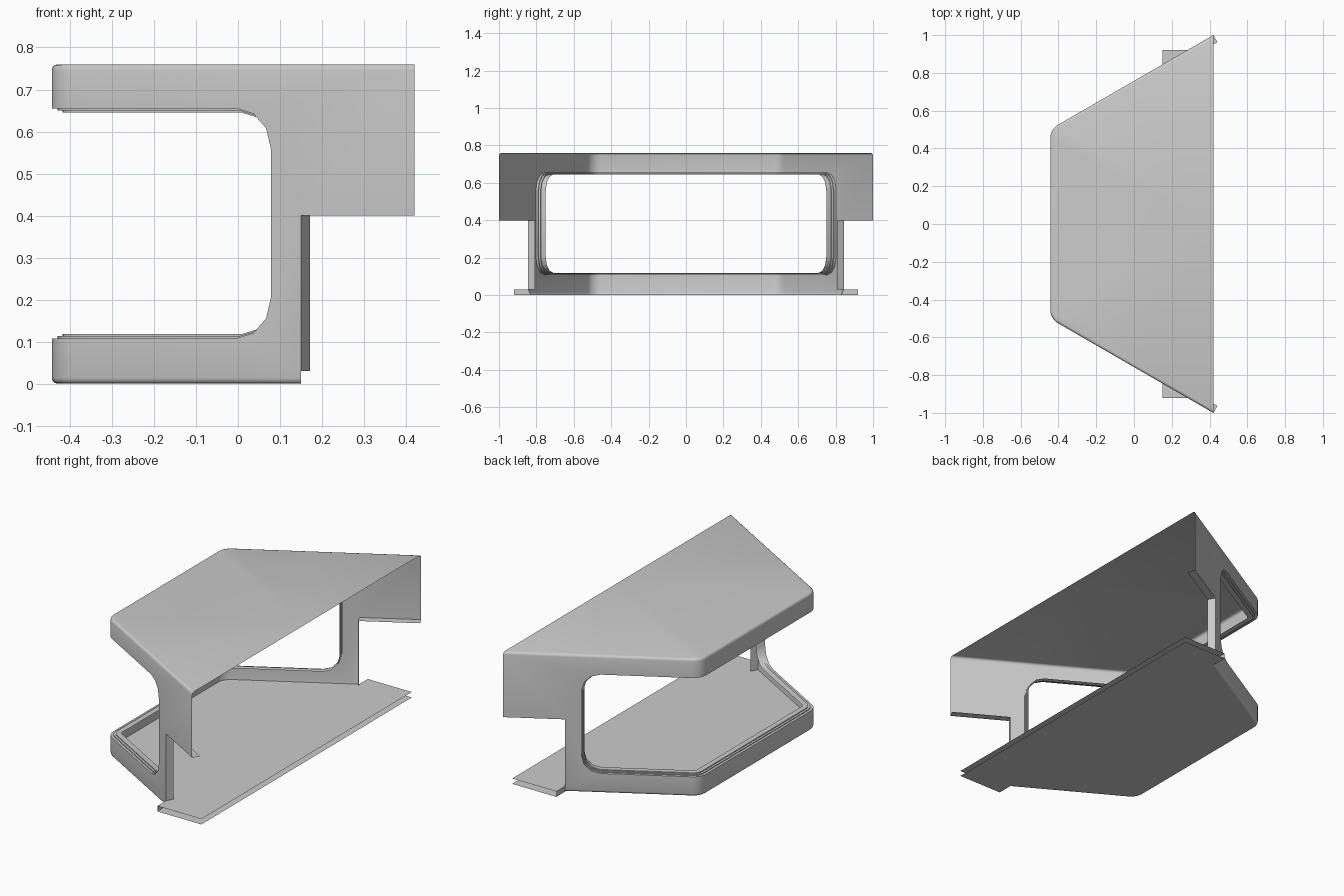
import bpy, bmesh, math
from mathutils import Vector

if "Cube" in bpy.data.objects:
    bpy.data.objects.remove(bpy.data.objects["Cube"])

T30, C30 = math.tan(math.pi / 6), math.cos(math.pi / 6)
XF, XB, XLEG = -0.443, 0.42, 0.15      # front face, back edge, leg edge
ZT, ZMID, ZF = 0.76, 0.40, 0.03        # roof, wall notch, inner floor
W0, W1, WR = 0.108, 0.655, 0.095       # window bottom, top, corner radius
R, RC, LIP = 0.014, 0.08, 0.043        # edge rounding, plan corner, fold width
SIDE_IN = Vector((0.5, -C30, 0))       # inward normal of the slanted wall


def wall_y(x):
    return 1 - (XB - x) * T30


def side(x, z, d=0, square=False):
    """Point on the slanted wall, moved inward by d."""
    p = Vector((x, wall_y(x), z))
    return p + (Vector((0, -d / C30, 0)) if square else SIDE_IN * d)


def plan(d, z, xs):
    """Half plan outline: front centre, rounded corner, slanted wall."""
    pts = [Vector((XF + d, 0, z))]
    cy = wall_y(XF) - RC * T30
    for i in range(7):
        a = math.radians(10 * i)
        pts.append(Vector((XF + RC - (RC - d) * math.cos(a),
                           cy + (RC - d) * math.sin(a), z)))
    return pts + [side(x, z, d, True) for x in xs]


def face(bm, pts):
    bm.faces.new([bm.verts.new(p) for p in pts])


def strip(bm, rows):
    for a, b in zip(rows, rows[1:]):
        for i in range(len(a) - 1):
            face(bm, [a[i], a[i + 1], b[i + 1], b[i]])


def finish(name, bm):
    """Weld, mirror across y = 0 and shade."""
    bmesh.ops.remove_doubles(bm, verts=bm.verts, dist=0.0003)
    bmesh.ops.recalc_face_normals(bm, faces=bm.faces)
    me = bpy.data.meshes.new(name)
    bm.to_mesh(me)
    bm.free()
    ob = bpy.data.objects.new(name, me)
    bpy.context.collection.objects.link(ob)
    bpy.ops.object.select_all(action='DESELECT')
    ob.select_set(True)
    bpy.context.view_layer.objects.active = ob
    bpy.ops.object.shade_smooth_by_angle(angle=math.radians(35))
    m = ob.modifiers.new("mirror", 'MIRROR')
    m.use_axis = (False, True, False)
    m.use_clip = True
    return ob


def window_corner(s):
    """Rounded window end in the slanted wall (x, z), shrunk by s."""
    r, out = WR - s, []
    for zc, sg in ((W0 + WR, -1), (W1 - WR, 1)):
        arc = [(C30 * (r * math.sin(math.radians(a)) - 0.005),
                zc + sg * r * math.cos(math.radians(a))) for a in (0, 30, 60, 90)]
        out += arc if sg < 0 else arc[::-1]
    return out


corner = window_corner(0)
X0 = corner[0][0]
rounding = [(R * (1 - math.cos(a)), R * (1 - math.sin(a)))
            for a in (0, math.pi / 6, math.pi / 3, math.pi / 2)]

# outer shell: bands above and below the window, side walls, roof
bm = bmesh.new()
strip(bm, [plan(0, z, [X0]) for z in (R, W0)])
strip(bm, [plan(0, z, [X0]) for z in (W1, ZT - R)])
strip(bm, [plan(d, ZT - h, [X0, XB]) for d, h in rounding])
strip(bm, [plan(d, h, [X0, XLEG]) for d, h in rounding])
face(bm, [side(x, z) for x, z in
          [(X0, R), (XLEG, R), (XLEG, ZMID), (XB, ZMID), (XB, ZT - R), (X0, ZT - R)]
          + corner[::-1]])
face(bm, plan(R, ZT, [X0, XB]) + [Vector((XB, 0, ZT))])
finish("outer_shell", bm)

# stepped frame folding inward around the window
bm = bmesh.new()
rows = []
for d, s in ((0, 0), (0.014, 0), (0.014, 0.005), (0.026, 0.005),
             (0.026, 0.01), (0.055, 0.01)):
    rows.append(plan(d, W0 + s, []) + [side(x, z, d) for x, z in window_corner(s)]
                + plan(d, W1 - s, [])[::-1])
strip(bm, rows)
finish("window_frame", bm)

# folded flanges along the wall notch
bm = bmesh.new()
face(bm, [side(XLEG, ZF), side(XLEG, ZMID), side(XLEG, ZMID, LIP), side(XLEG, ZF, LIP)])
face(bm, [side(XLEG, ZMID), side(XB, ZMID), side(XB, ZMID, LIP), side(XLEG, ZMID, LIP)])
finish("wall_flanges", bm)

# double floor sheets with side tabs, closed at the tab fronts
bm = bmesh.new()
for d, z in ((R, 0), (0, ZF)):
    face(bm, plan(d, z, [XLEG]) + [Vector(p) for p in
         ((XLEG, 0.92, z), (XB, 0.92, z), (XB, 0, z))])
face(bm, [Vector((XLEG, y, z)) for y, z in
          ((wall_y(XLEG) - R / C30, 0), (0.92, 0), (0.92, ZF), (wall_y(XLEG), ZF))])
finish("floor_sheets", bm)
